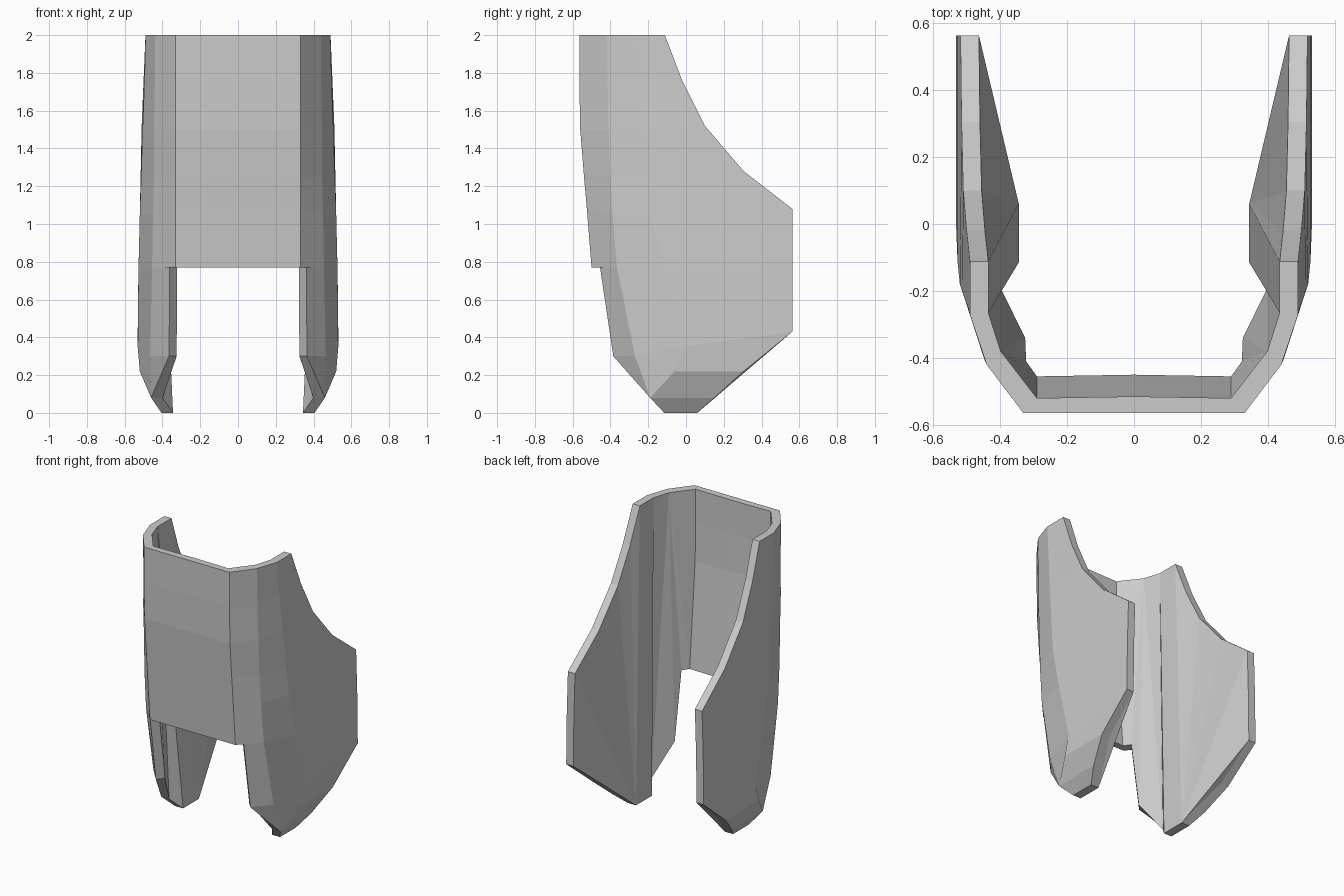
import bpy, bmesh

if "Cube" in bpy.data.objects:
    bpy.data.objects.remove(bpy.data.objects["Cube"])

# Vertical outlines of the right half, each listed from top to bottom (x, y, z)
toe, foot = (.46, -.19, .08), (.405, -.115, 0)
corner = [(.33, -.565, 2), (.33, -.565, 1.76), (.33, -.56, 1.5), (.33, -.54, 1.25),
          (.33, -.525, 1.08), (.33, -.50, .77), (.362, -.455, .77), (.365, -.385, .3),
          toe, toe, foot]
bend = [(.44, -.42, 2), (.44, -.415, 1.76), (.445, -.41, 1.5), (.445, -.40, 1.25),
        (.45, -.39, 1.05), (.455, -.365, .77), (.455, -.365, .77), (.465, -.27, .3),
        toe, toe, foot]
side = [(.49, -.27, 2), (.495, -.25, 1.76), (.505, -.225, 1.5), (.513, -.20, 1.25),
        (.52, -.18, 1.05), (.527, -.11, .75), (.527, -.11, .75), (.531, -.01, .35),
        (.52, -.06, .22), toe, foot]
back = [(.49, -.112, 2), (.50, -.02, 1.76), (.51, .10, 1.52), (.515, .305, 1.28),
        (.518, .563, 1.08), (.527, .563, .77), (.527, .563, .77), (.531, .563, .43),
        (.52, .305, .22), (.46, .15, .08), (.405, .06, 0)]
centre = [(0, y, z) for _, y, z in corner[:6]]
columns = [centre, corner, bend, side, back]
inset = [(0, .05), (-.04, .045), (-.042, .04), (-.055, .005), (-.055, 0)]

verts, offsets, index = [], [], {}


def vert(c, r):
    """Index of the outer vertex at column c, row r; coincident points are shared."""
    p = columns[c][r]
    if p not in index:
        index[p] = len(verts)
        verts.append(p)
        offsets.append((-.061, 0) if r >= 8 else inset[c])
    return index[p]


def add_face(faces, *corners):
    loop = list(dict.fromkeys(vert(c, r) for c, r in corners))
    if len(loop) > 2:
        faces.append(loop)


def panel(faces, c):
    for r in range(min(len(columns[c]), len(columns[c + 1])) - 1):
        add_face(faces, (c, r + 1), (c + 1, r + 1), (c + 1, r), (c, r))


# Outer skin
outer = []
for c in range(4):
    panel(outer, c)

# Inner skin: front panel, then long facets fanning between the top rim and the foot
inner = []
panel(inner, 0)
for r in range(8):
    add_face(inner, (1, r + 1), (2, 0), (1, r))
add_face(inner, (1, 8), (3, 0), (2, 0))
add_face(inner, (1, 8), (1, 10), (3, 0))
add_face(inner, (1, 10), (4, 10), (3, 0))
add_face(inner, (4, 10), (4, 0), (3, 0))
for r in range(9):
    add_face(inner, (4, 10), (4, r + 1), (4, r))

# Rim joining both skins
n = len(verts)
inner_verts = [(x + dx, y + dy, z) for (x, y, z), (dx, dy) in zip(verts, offsets)]
inner = [[i + n for i in reversed(f)] for f in inner]
edges = {(f[i - 1], f[i]) for f in outer for i in range(len(f))}
rim = [[b, a, a + n, b + n] for a, b in sorted(edges)
       if (b, a) not in edges and verts[a][0] + verts[b][0] > 0]

mesh = bpy.data.meshes.new("guard_shell")
mesh.from_pydata(verts + inner_verts, [], outer + inner + rim)
bm = bmesh.new()
bm.from_mesh(mesh)
bmesh.ops.delete(bm, geom=[v for v in bm.verts if not v.link_faces], context='VERTS')
bm.to_mesh(mesh)
bm.free()
shell = bpy.data.objects.new("guard_shell", mesh)
bpy.context.collection.objects.link(shell)

# Left half
mirror = shell.modifiers.new("mirror", 'MIRROR')
mirror.use_clip = True
mirror.merge_threshold = .0005
